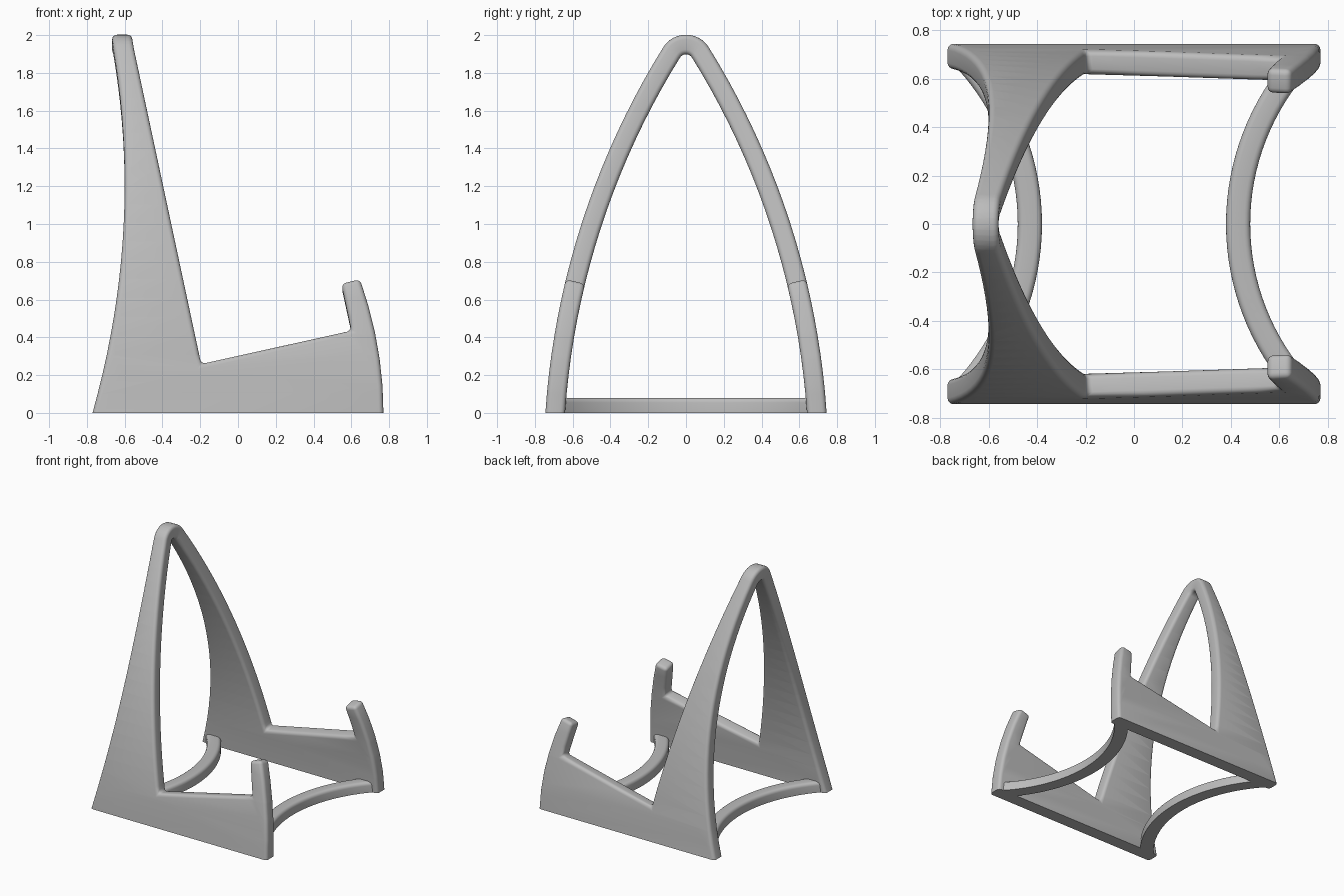
import bpy, bmesh, math
from mathutils import Vector

if "Cube" in bpy.data.objects:
    bpy.data.objects.remove(bpy.data.objects["Cube"])

grey = bpy.data.materials.new("plain_grey")
grey.diffuse_color = (0.5, 0.5, 0.5, 1)
grey.use_nodes = True
grey.node_tree.nodes["Principled BSDF"].inputs["Base Color"].default_value = grey.diffuse_color

# Arch centreline: a large side arc tangent to a small apex arc
BIG_R, BIG_Y, BIG_Z = 4.15, -3.4478, -0.2837
TIP_R, TIP_Z = 0.09, 1.86
A0 = math.asin(-BIG_Z / BIG_R)
A1 = math.atan2(TIP_Z - BIG_Z, -BIG_Y)
SIDE = BIG_R * (A1 - A0)
TOTAL = SIDE + TIP_R * (math.pi / 2 - A1)
HALF_THICK = 0.052


def arch(u):
    """Centre point and outward normal at distance u along the arch from its foot."""
    if u <= SIDE:
        a = A0 + u / BIG_R
        return BIG_Y + BIG_R * math.cos(a), BIG_Z + BIG_R * math.sin(a), math.cos(a), math.sin(a)
    a = A1 + (u - SIDE) / TIP_R
    return TIP_R * math.cos(a), TIP_Z + TIP_R * math.sin(a), math.cos(a), math.sin(a)


def along(z):
    return (math.asin((z - BIG_Z) / BIG_R) - A0) * BIG_R


def back_x(z):
    return -0.6 - (z - 1.2) ** 2 / 8.47


def tower_x(z):
    return -0.195 - 0.375 * (z - 0.255) / 1.745


def front_x(z):
    return 0.77 - z * z / 3.95


def finish(bm, name):
    bmesh.ops.recalc_face_normals(bm, faces=bm.faces)
    mesh = bpy.data.meshes.new(name)
    bm.to_mesh(mesh)
    bm.free()
    mesh.materials.append(grey)
    ob = bpy.data.objects.new(name, mesh)
    bpy.context.collection.objects.link(ob)
    bpy.ops.object.select_all(action='DESELECT')
    ob.select_set(True)
    bpy.context.view_layer.objects.active = ob
    bpy.ops.object.shade_smooth_by_angle(angle=math.radians(35))
    return ob


# Arched frame: unrolled flat outline, rounded, then bent over the arch
steps = [SIDE * i / 20 for i in range(21)] + [SIDE + (TOTAL - SIDE) * i / 6 for i in range(1, 7)]
start = along(0.255)
front = [(front_x(z), along(z)) for z in (0, 0.14, 0.28, 0.42, 0.56, 0.7)]
front += [(0.547, along(0.677)), (0.6, along(0.43)), (tower_x(0.255), start)]
front += [(tower_x(arch(u)[1]), u) for u in steps if u > start + 0.06]
back = [(back_x(arch(u)[1]), u) for u in steps]
outline = [(x, TOTAL - u) for x, u in front]
outline += [(x, u - TOTAL) for x, u in reversed(front[:-1])]
outline += [(x, u - TOTAL) for x, u in back]
outline += [(x, TOTAL - u) for x, u in reversed(back[:-1])]

bm = bmesh.new()
face = bm.faces.new([bm.verts.new((x, w, -HALF_THICK)) for x, w in outline])
ext = bmesh.ops.extrude_face_region(bm, geom=[face], use_keep_orig=True)
for v in ext["geom"]:
    if isinstance(v, bmesh.types.BMVert):
        v.co.z = HALF_THICK
bmesh.ops.recalc_face_normals(bm, faces=bm.faces)
rim = [e for e in bm.edges if e.calc_face_angle(0) > math.radians(30)
       and not all(abs(v.co.y) > TOTAL - 1e-4 for v in e.verts)]
bmesh.ops.bevel(bm, geom=rim, offset=0.025, segments=4, profile=0.5,
                affect='EDGES', clamp_overlap=False)
bmesh.ops.triangulate(bm, faces=[f for f in bm.faces if len(f.verts) > 4])
for u in steps[1:]:
    for w in {TOTAL - u, u - TOTAL}:
        bmesh.ops.bisect_plane(bm, geom=bm.verts[:] + bm.edges[:] + bm.faces[:], dist=1e-5,
                               plane_co=(0, w, 0), plane_no=(0, 1, 0))
for v in bm.verts:
    x, w, t = v.co
    y, z, ny, nz = arch(max(0, TOTAL - abs(w)))
    foot = abs(w) > TOTAL - 1e-4
    v.co = (x, math.copysign(1, w) * (y + t * ny), 0 if foot else max(0, z + t * nz))
finish(bm, "arched_frame")

# Curved floor bars: rounded-top section swept along a plan arc
R = 0.025
section = [(-0.05, 0)]
section += [(-0.025 - R * math.cos(a), 0.055 + R * math.sin(a)) for a in (i * math.pi / 8 for i in range(5))]
section += [(-o, z) for o, z in reversed(section)]
END = math.asin(0.675)


def floor_bar(name, side):
    bm = bmesh.new()
    rings = []
    for i in range(33):
        a = END * (i / 16 - 1)
        rings.append([bm.verts.new((side * (1.43 - (1 + o) * math.cos(a)), (1 + o) * math.sin(a), z))
                      for o, z in section])
    n = len(section)
    for p, q in zip(rings, rings[1:]):
        for k in range(n):
            bm.faces.new((p[k], p[(k + 1) % n], q[(k + 1) % n], q[k]))
    bm.faces.new(rings[0])
    bm.faces.new(rings[-1])
    finish(bm, name)


floor_bar("front_floor_bar", 1)
floor_bar("rear_floor_bar", -1)
